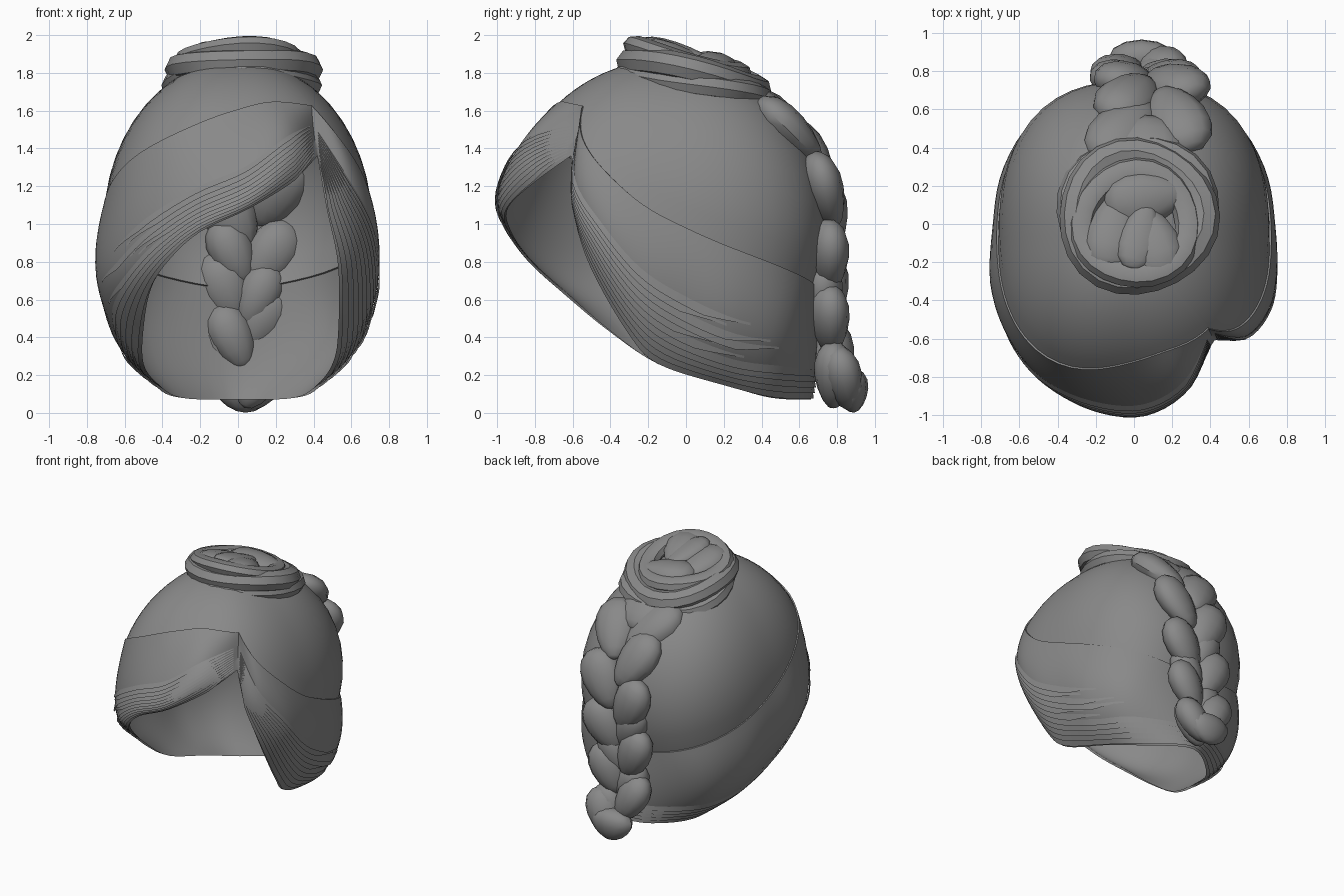
import bpy, bmesh, math, random
from mathutils import Vector, Matrix

if "Cube" in bpy.data.objects:
    bpy.data.objects.remove(bpy.data.objects["Cube"])

random.seed(4)
mat = bpy.data.materials.new("hair grey")
mat.diffuse_color = (0.25, 0.25, 0.25, 1)
mat.use_nodes = True
mat.node_tree.nodes["Principled BSDF"].inputs["Base Color"].default_value = mat.diffuse_color


def finish(bm, name, angle=40):
    bmesh.ops.recalc_face_normals(bm, faces=bm.faces)
    me = bpy.data.meshes.new(name)
    bm.to_mesh(me)
    bm.free()
    me.materials.append(mat)
    for p in me.polygons:
        p.use_smooth = True
    me.set_sharp_from_angle(angle=math.radians(angle))
    ob = bpy.data.objects.new(name, me)
    bpy.context.collection.objects.link(ob)
    return ob


def skin(rows, name, wrap=False, closed_rows=False, angle=40):
    """Join rows of points into a quad surface."""
    bm = bmesh.new()
    vs = [[bm.verts.new(p) for p in r] for r in rows]
    n, m = len(rows), len(rows[0])
    for i in range(n if closed_rows else n - 1):
        for j in range(m if wrap else m - 1):
            a, b = vs[i], vs[(i + 1) % n]
            bm.faces.new((a[j], a[(j + 1) % m], b[(j + 1) % m], b[j]))
    bmesh.ops.remove_doubles(bm, verts=bm.verts, dist=0.0005)
    return finish(bm, name, angle)


def catmull(pts, sub):
    """Smooth open path through tuples of any length."""
    out = []
    for i in range(len(pts) - 1):
        p0, p1 = pts[max(i - 1, 0)], pts[i]
        p2, p3 = pts[i + 1], pts[min(i + 2, len(pts) - 1)]
        for k in range(sub):
            t = k / sub
            out.append(tuple(0.5 * (2*b + (c-a)*t + (2*a-5*b+4*c-d)*t*t + (3*b-a-3*c+d)*t**3)
                             for a, b, c, d in zip(p0, p1, p2, p3)))
    out.append(tuple(pts[-1]))
    return out


# Skull shape: rounded-square ellipsoid
def dome(a, phi, s=1.0):
    dx, dy = math.sin(a), -math.cos(a)
    r = (abs(dx / 0.71) ** 2.5 + abs(dy / 0.85) ** 2.5) ** -0.4
    c = math.cos(phi) * r * s
    return Vector((dx * c, -0.1 + dy * c, 1 + 0.87 * s * math.sin(phi)))


# Stations round the head: upper edge (azimuth, z), bulge xyz, hem xyz
peak = (41, 1.62, .40, -.57, 1.50, .42, -.61, 1.36)
fringe = [
    (18, 1.64, .27, -.84, 1.42, .29, -.79, 1.23),
    (0, 1.60, .05, -.97, 1.25, .05, -.94, 1.09),
    (-17, 1.53, -.22, -.945, 1.13, -.20, -.93, .97),
    (-42, 1.38, -.47, -.82, .97, -.36, -.83, .82),
    (-60, 1.25, -.64, -.62, .80, -.46, -.66, .66),
    (-80, 1.10, -.73, -.35, .68, -.50, -.42, .45)]
side = [
    (-98, .98, -.71, -.03, .55, -.50, -.15, .26),
    (-122, .85, -.65, .27, .42, -.42, .20, .15),
    (-152, .72, -.46, .55, .38, -.30, .45, .08)]
nape = (-180, .66, 0, .70, .35, 0, .66, .07)
mirrored = [(-360 - s[0], s[1], -s[2], s[3], s[4], -s[5], s[6], s[7]) for s in reversed(side)]
right = [
    (-280, 1.10, .73, -.25, .70, .53, -.30, .42),
    (-297, 1.28, .70, -.45, .95, .53, -.50, .78),
    (-310, 1.45, .58, -.59, 1.20, .47, -.585, 1.08)]
end = (peak[0] - 360,) + peak[1:]
cols = catmull([peak] + fringe + side + [nape] + mirrored + right + [end], 5)

# Crown dome and swept band
dome_cols, band_cols, beziers = [], [], []
for c in cols:
    a = math.radians(c[0])
    phi = math.asin((c[1] - 1) / 0.87)
    dome_cols.append([dome(a, math.pi/2 + (phi - math.pi/2) * k / 12) for k in range(13)])
    U, M, H = dome(a, phi, 1.012), Vector(c[2:5]), Vector(c[5:8])
    C = 2 * M - 0.5 * (U + H)
    beziers.append((U, C, H))
    band_cols.append([dome(a, phi, 0.995)] +
                     [(1-v)**2 * U + 2*v*(1-v) * C + v*v * H for v in [k / 16 for k in range(17)]])
skin(dome_cols, "crown_hair")
skin(band_cols, "swept_fringe_band", angle=35)


# Thin combed strands lying on the lower part of the band
def on_band(i, v, off):
    U, C, H = beziers[i]
    P = (1-v)**2 * U + 2*v*(1-v) * C + v*v * H
    along = beziers[min(i+1, len(cols)-1)][1] - beziers[max(i-1, 0)][1]
    down = (1-v) * (C - U) + v * (H - C)
    n = along.cross(down).normalized()
    if n.dot(P - Vector((0, 0, .9))) < 0:
        n = -n
    return P + n * off


last = len(cols) - 1
for k in range(11):
    v0 = 0.40 + 0.052 * k
    spans = [(1, last - 1)] if k > 5 else [(1, random.randint(22, 32)),
                                           (random.randint(55, 62), last - 1)]
    for q, (i0, i1) in enumerate(spans):
        rows = []
        for i in range(i0, i1 + 1):
            e = min(1, (i - i0) / 4, (i1 - i) / 4)      # taper strand ends
            rows.append([on_band(i, v0, 0.002),
                         on_band(i, min(v0 + 0.06 * max(e, .3), 1.02), 0.004 + 0.010 * e)])
        skin(rows, "combed_strand_%d_%d" % (k, q))


# Coiled bun, tilted down towards the back
def coil(name, centre, major, w, h, phase, amp=0.012, tilt=-12):
    rot = Matrix.Rotation(math.radians(tilt), 3, 'X')
    rows = []
    for i in range(24):
        t = 2 * math.pi * i / 24
        R = major + amp * math.sin(3 * t + phase)
        lift = amp * 1.5 * math.sin(2 * t + phase)
        row = []
        for j in range(8):
            u = 2 * math.pi * j / 8
            r = R + w * math.cos(u)
            row.append(rot @ Vector((r * math.cos(t) * 1.0, r * math.sin(t), lift + h * math.sin(u)))
                       + Vector(centre))
        rows.append(row)
    skin(rows, name, wrap=True, closed_rows=True)


coil("bun_lower_coil", (.02, .06, 1.735), .355, .07, .065, 0)
coil("bun_middle_coil", (.02, .04, 1.80), .335, .085, .075, 2)
coil("bun_upper_coil", (.01, .0, 1.865), .28, .07, .055, 4, .008, -14)


def lobe(name, centre, axis, across, normal, size, taper=0.3):
    bm = bmesh.new()
    bmesh.ops.create_uvsphere(bm, u_segments=12, v_segments=8, radius=1)
    for v in bm.verts:
        k = 1 - taper * v.co.z
        p = Vector((v.co.x * k, v.co.y * k, v.co.z))
        v.co = (Vector(centre) + axis * p.z * size[0] + across * p.x * size[1]
                + normal * p.y * size[2])
    finish(bm, name)


# Folded tufts filling the bun
for i, (x, y, z, ang) in enumerate([(-.11, -.04, 1.875, 80), (.09, -.09, 1.895, 110),
                                    (.06, .13, 1.84, 10)]):
    t = math.radians(ang)
    ax = Vector((math.cos(t), math.sin(t), -.25 * math.sin(t))).normalized()
    ac = Vector((0, 0, 1)).cross(ax).normalized()
    lobe("bun_tuft_%d" % i, (x, y, z), ax, ac, ax.cross(ac), (.22, .14, .07))
# Raised front lock of the bun
lobe("bun_front_lock", (.03, -.06, 1.925), Vector((.25, .93, -.25)).normalized(), Vector((1, -.27, 0)).normalized(),
     Vector((0, .26, .97)), (.19, .10, .04))

# Braid down the back: alternating overlapping lobes
path = [Vector(p) for p in catmull([
    (.08, .47, 1.56), (.10, .62, 1.41), (.09, .73, 1.18), (.07, .755, .92),
    (.04, .755, .65), (.03, .77, .40), (.03, .83, .18)], 10)]
N = 10
for i in range(N):
    f = i / (N - 1) * (len(path) - 1)
    k = int(f)
    c = path[k]
    T = (path[min(k + 2, len(path) - 1)] - path[max(k - 2, 0)]).normalized()
    X = Vector((1, 0, 0))
    X = (X - T * X.dot(T)).normalized()
    out = X.cross(T).normalized()
    if out.y < 0:
        out = -out
    s = -1 if i % 2 == 0 else 1
    ax = (T * 0.85 - X * s * 0.42).normalized()
    ac = out.cross(ax).normalized()
    g = 1 - 0.25 * i / (N - 1)
    lobe("braid_lobe_%d" % i, c + X * s * 0.135 * g, ax, ac,
         (out + X * s * 0.2).normalized(), (.25 * g, .165 * g, .108), 0.22)

# Flat inner strands of the braid, against the neck
for i, z in enumerate((.85, .62, .40, .20)):
    s = 1 if i % 2 else -1
    lobe("braid_inner_%d" % i, (.04 + s * .07, .73 + .05 * (i == 3), z),
         Vector((-s * .4, 0, -.9)).normalized(), Vector((.9, 0, -s * .4)).normalized(),
         Vector((0, 1, 0)), (.19, .12, .10), 0.2)

# Link from bun to braid
lobe("braid_root", (.06, .42, 1.64), Vector((0, .8, -.6)), Vector((1, 0, 0)),
     Vector((0, .6, .8)), (.18, .20, .07), 0)

# Gathered braid end
lobe("braid_tip", (.04, .875, .12), Vector((0, .12, -.99)), Vector((1, 0, 0)),
     Vector((0, 1, .12)), (.12, .17, .09), 0.25)
